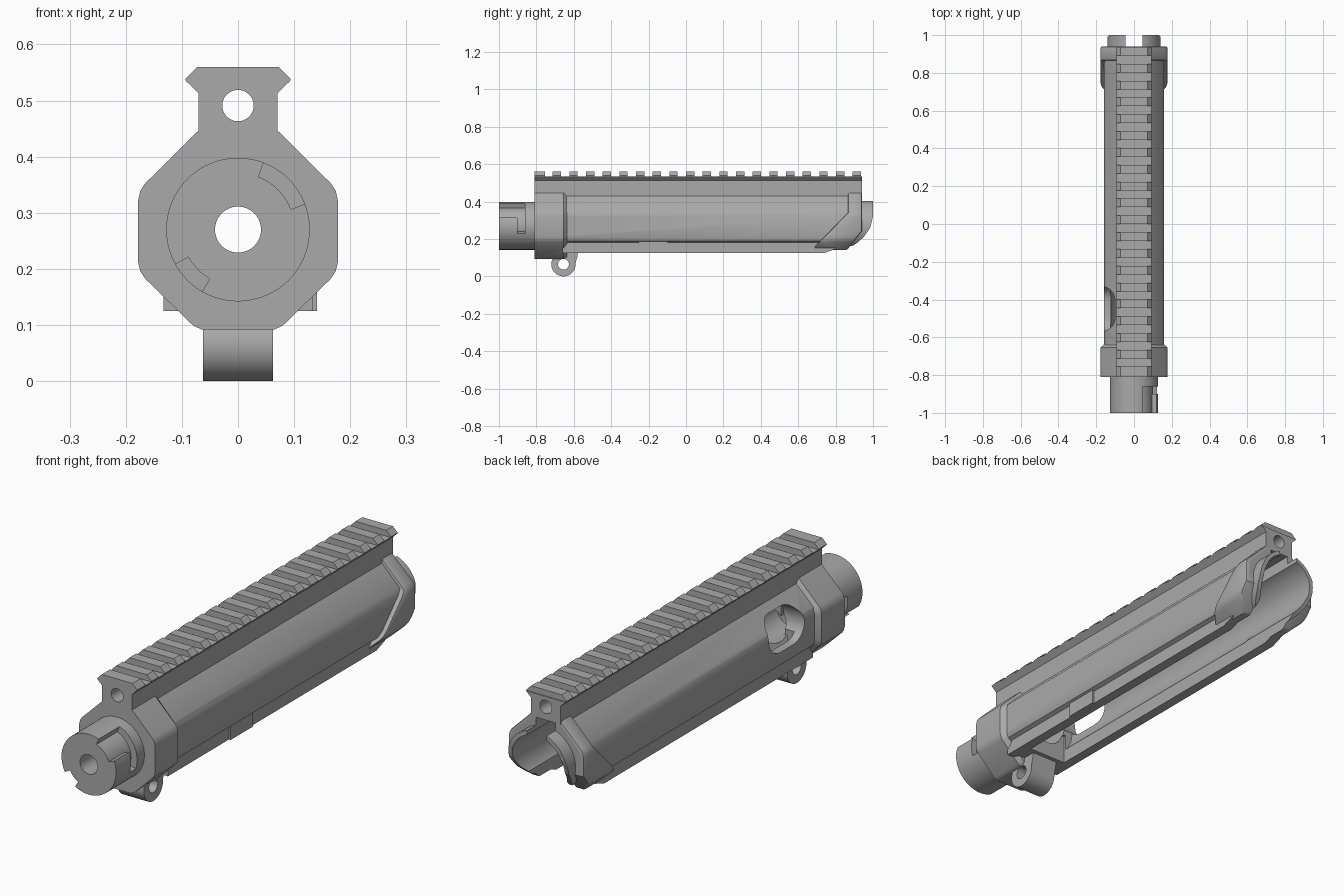
import bpy, bmesh, math

cube = bpy.data.objects.get("Cube")
if cube:
    bpy.data.objects.remove(cube, do_unlink=True)

grey = bpy.data.materials.new("plain grey")
grey.use_nodes = True
GREY = (0.4, 0.4, 0.4, 1)
grey.diffuse_color = GREY
grey.node_tree.nodes["Principled BSDF"].inputs["Base Color"].default_value = GREY

AXIS_Z = 0.27   # height of the bore centre


def loft(name, sections, axis="Y"):
    """Solid through [(position, points)]; points are (x, z) for Y, (y, z) for X."""
    bm = bmesh.new()
    rings = []
    for pos, pts in sections:
        rings.append([bm.verts.new((a, pos, b) if axis == "Y" else (pos, a, b)) for a, b in pts])
    for r, s in zip(rings, rings[1:]):
        for i in range(len(r)):
            j = (i + 1) % len(r)
            bm.faces.new((r[i], r[j], s[j], s[i]))
    bm.faces.new(rings[0])
    bm.faces.new(rings[-1][::-1])
    bmesh.ops.recalc_face_normals(bm, faces=bm.faces)
    me = bpy.data.meshes.new(name)
    bm.to_mesh(me)
    bm.free()
    me.materials.append(grey)
    ob = bpy.data.objects.new(name, me)
    bpy.context.collection.objects.link(ob)
    return ob


def prism(name, pts, a, b, axis="Y"):
    return loft(name, [(a, pts), (b, pts)], axis)


def box(name, x0, x1, y0, y1, z0, z1):
    return prism(name, [(x0, z0), (x1, z0), (x1, z1), (x0, z1)], y0, y1)


def arc(r, a0, a1, n, cx=0, cz=AXIS_Z):
    angles = [math.radians(a0 + (a1 - a0) * i / n) for i in range(n + 1)]
    return [(cx + r * math.cos(t), cz + r * math.sin(t)) for t in angles]


def rod(name, r, a, b, cx=0, cz=AXIS_Z, axis="Y", n=64):
    return prism(name, arc(r, 0, 360, n, cx, cz)[:-1], a, b, axis)


def sym(half):
    return half + [(-x, z) for x, z in reversed(half)]


def bake(ob):
    """Replace the mesh by its modified result."""
    dg = bpy.context.evaluated_depsgraph_get()
    me = bpy.data.meshes.new_from_object(ob.evaluated_get(dg))
    ob.modifiers.clear()
    ob.data = me


def combine(ob, operation, *tools):
    for tool in tools:
        m = ob.modifiers.new("bool", "BOOLEAN")
        m.operation, m.solver, m.object = operation, "EXACT", tool
        bake(ob)
        bpy.data.objects.remove(tool, do_unlink=True)


def smooth(ob, angle=30):
    bpy.ops.object.select_all(action="DESELECT")
    ob.select_set(True)
    bpy.context.view_layer.objects.active = ob
    bpy.ops.object.shade_smooth_by_angle(angle=math.radians(angle))


# Cross-sections
body_half = [(0.133, 0.125), (0.133, 0.182), (0.15, 0.19), (0.158, 0.21),
             (0.158, 0.325), (0.15, 0.35), (0.07, 0.43)]
collar_half = [(0.065, 0.092), (0.08, 0.099), (0.165, 0.182), (0.174, 0.195), (0.178, 0.212),
               (0.178, 0.322), (0.174, 0.34), (0.165, 0.353), (0.07, 0.447)]
inner_half = [(x * 0.885, AXIS_Z + (z - AXIS_Z) * 0.93) for x, z in collar_half]
neck_half = [(0.07, 0.41), (0.07, 0.513), (0.093, 0.535)]

# Main shell, trimmed at the lower rear
receiver = prism("receiver_body", sym(body_half), -0.66, 0.94)
trim = prism("trim", [(-0.7, 0.1), (0.74, 0.1), (0.74, 0.125), (0.80, 0.147), (0.94, 0.28),
                      (0.94, 0.6), (-0.7, 0.6)], -0.3, 0.3, "X")
combine(receiver, "INTERSECT", trim)

# Thick front collar
collar = loft("collar", [(-0.81, sym(collar_half)), (-0.655, sym(collar_half)),
                         (-0.635, sym(inner_half))])

# Thick rear flare with a diagonal front edge
flare = prism("flare", sym(collar_half), 0.6, 0.945)
combine(flare, "INTERSECT",
        prism("trim", [(0.68, 0.15), (0.70, 0.14), (0.86, 0.14), (0.94, 0.24), (0.94, 0.46),
                       (0.865, 0.46), (0.865, 0.34)], -0.3, 0.3, "X"))
bevel = flare.modifiers.new("bevel", "BEVEL")
bevel.width, bevel.segments, bevel.angle_limit = 0.01, 2, math.radians(50)
bake(flare)

# Neck under the rail
neck = prism("neck", sym(neck_half), -0.81, 0.94)
combine(receiver, "UNION", collar, flare, neck)

# Bore, bottom opening, handle channel, gas hole and front wall hole
combine(receiver, "DIFFERENCE",
        rod("bore", 0.124, -0.55, 1.1),
        box("slot", -0.09, 0.09, -0.56, 1.1, 0.0, 0.25),
        box("channel", -0.045, 0.045, -0.5, 1.1, 0.3, 0.435),
        rod("gas_hole", 0.028, -1.1, 1.1, 0, 0.491, n=32),
        rod("front_step", 0.08, -0.72, -0.5),
        rod("front_hole", 0.041, -1.1, -0.5))

# Oval side port on the right wall
oval = arc(0.075, -90, 90, 12, -0.405, 0.325) + arc(0.075, 90, 270, 12, -0.495, 0.325)
combine(receiver, "DIFFERENCE", prism("port", oval, -0.25, -0.06, "X"))
smooth(receiver)

# Rail teeth
tooth_half = [(0.093, 0.535), (0.094, 0.538), (0.072, 0.56)]
spans = [(-0.81, -0.755)] + [(-0.713 + 0.0891 * k, -0.668 + 0.0891 * k) for k in range(19)]
for i, (a, b) in enumerate(spans):
    prism("rail_tooth_%02d" % (i + 1), sym(tooth_half), a, min(b, 0.94))

# Inner lining ending in two curved rear prongs
lining = rod("rear_prongs", 0.14, 0.62, 1.0)
outline = [(0.5, 0.1), (0.80, 0.1), (0.80, 0.14), (0.86, 0.145), (0.91, 0.175), (0.95, 0.21),
           (0.985, 0.26), (1.0, 0.32), (1.0, 0.45), (0.5, 0.45)]
combine(lining, "INTERSECT", prism("trim", outline, -0.3, 0.3, "X"))
combine(lining, "DIFFERENCE",
        rod("bore", 0.122, 0.5, 1.1),
        box("slot", -0.09, 0.09, 0.5, 1.1, 0.0, 0.25),
        box("channel", -0.045, 0.045, 0.5, 1.1, 0.3, 0.46))
smooth(lining)

# Front socket with two L-shaped locking grooves
socket = rod("front_socket", 0.128, -1.0, -0.8)
combine(socket, "DIFFERENCE", rod("hole", 0.041, -1.1, -0.7))
for start, end, tail in ((21, 69, -18), (209, 240, 170)):
    for a0, a1, y0 in ((start, end, -1.1), (tail, start + 4, -0.9)):
        sector = arc(0.15, a0, a1, 12) + arc(0.101, a1, a0, 12)
        combine(socket, "DIFFERENCE", prism("groove", sector, y0, -0.86))
smooth(socket)

# Pivot lug below the collar
lug_side = arc(0.065, 150, 365, 24, -0.655, 0.065) + [(-0.58, 0.11), (-0.575, 0.155), (-0.72, 0.155)]
lug = prism("pivot_lug", lug_side, -0.062, 0.062, "X")
combine(lug, "DIFFERENCE", rod("hole", 0.029, -0.2, 0.2, -0.655, 0.065, "X", 32))
smooth(lug)

# Small stop tab on the left lower edge
box("side_tab", 0.105, 0.141, -0.25, -0.10, 0.125, 0.187)
